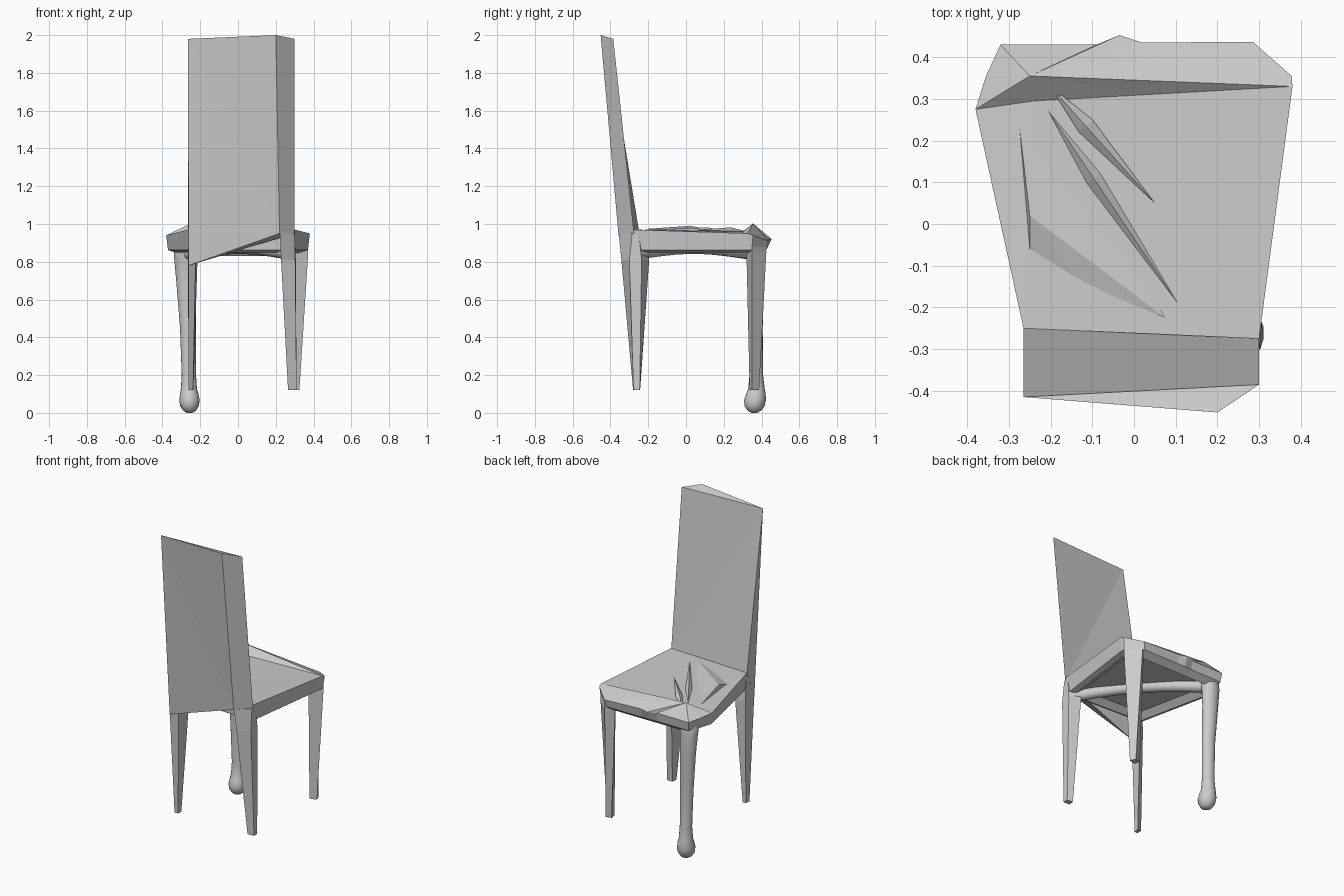
import bpy, math
from mathutils import Vector


def make(name, verts, faces, smooth=False):
    me = bpy.data.meshes.new(name)
    me.from_pydata([tuple(v) for v in verts], [], faces)
    me.validate()
    ob = bpy.data.objects.new(name, me)
    bpy.context.collection.objects.link(ob)
    bpy.ops.object.select_all(action='DESELECT')
    ob.select_set(True)
    bpy.context.view_layer.objects.active = ob
    bpy.ops.object.mode_set(mode='EDIT')
    bpy.ops.mesh.select_all(action='SELECT')
    bpy.ops.mesh.normals_make_consistent(inside=False)
    bpy.ops.object.mode_set(mode='OBJECT')
    if smooth:
        bpy.ops.object.shade_smooth_by_angle(angle=math.radians(50))
    return ob


def loft(name, rings, smooth=False):
    """Skin equal-length rings and cap both ends."""
    n = len(rings[0])
    faces = [(k * n + i, k * n + (i + 1) % n, (k + 1) * n + (i + 1) % n, (k + 1) * n + i)
             for k in range(len(rings) - 1) for i in range(n)]
    last = (len(rings) - 1) * n
    faces += [tuple(range(n)), tuple(range(last, last + n))]
    return make(name, [v for r in rings for v in r], faces, smooth)


def level(points, z):
    return [(x, y, z) for x, y in points]


def tube(name, path, rx, rz, sides=10):
    """Elliptical bar following a path."""
    pts = [Vector(p) for p in path]
    rings = []
    for i, p in enumerate(pts):
        d = pts[min(i + 1, len(pts) - 1)] - pts[max(i - 1, 0)]
        side = Vector((-d.y, d.x, 0)).normalized()
        rings.append([p + side * rx * math.cos(a) + Vector((0, 0, rz * math.sin(a)))
                      for a in (math.tau * k / sides for k in range(sides))])
    return loft(name, rings, True)


# Wedge-shaped backrest
make("backrest", [
    (-0.265, -0.415, 1.98), (0.2, -0.452, 2.0), (0.3, -0.385, 1.98),
    (-0.262, -0.33, 0.78), (0.22, -0.358, 0.95), (0.3, -0.275, 0.95),
    (-0.265, -0.25, 0.97)],
    [(0, 1, 2), (0, 3, 4), (0, 4, 1), (1, 4, 5, 2), (0, 2, 5), (0, 5, 6),
     (0, 6, 3), (3, 6, 5), (3, 5, 4)])

# Seat outline (back left, round the right side and front), peak and dips
rim = [(-0.265, -0.25, 0.97), (0.3, -0.275, 0.97), (0.38, 0.33, 0.95),
       (0.378, 0.355, 0.94), (0.285, 0.437, 0.91), (0.02, 0.435, 0.92),
       (-0.035, 0.453, 0.92), (-0.09, 0.43, 0.92), (-0.32, 0.43, 0.92),
       (-0.355, 0.355, 0.93), (-0.38, 0.275, 0.94)]
n = len(rim)
# Underside: lower edge, rail bottom, then the recess
low, rail, inner = [], [], []
for x, y, z in rim:
    front = y > 0.42
    low.append((x * 0.975, min(y, 0.434) * 0.98, 0.862))
    rail.append((x * 0.88, min(y, 0.43) * 0.89, 0.83 if front else 0.85))
    inner.append((x * 0.75, min(y, 0.43) * 0.77 + 0.01, 0.882))
P, Q, R = 4 * n, 4 * n + 1, 4 * n + 2
faces = [(0, 1, 2), (0, 2, R), (2, Q, R), (2, P, Q), (P, R, Q), (P, 10, R), (0, R, 10)]
faces += [(P, i, i + 1) for i in range(2, 10)]
for i in range(n):
    j = (i + 1) % n
    faces += [(k * n + i, k * n + j, (k + 1) * n + j, (k + 1) * n + i) for k in range(3)]
faces.append(tuple(range(3 * n, 4 * n)))
make("seat", rim + low + rail + inner +
     [(-0.25, 0.355, 1.003), (0.07, 0.305, 0.945), (-0.24, 0.295, 0.955)], faces)

# Creased fold on the seat top
make("seat_fold", [
    (-0.28, 0.28, 0.945), (-0.21, 0.3, 0.955), (-0.25, 0.02, 0.99), (0.075, -0.225, 0.973),
    (-0.13, -0.14, 0.964), (-0.25, -0.065, 0.963), (-0.19, 0.2, 0.945)],
    [(0, 2, 6, 1), (2, 3, 6), (2, 5, 4), (2, 4, 3), (0, 5, 2), (0, 1, 6, 3, 4, 5)])

# Slim ribs breaking through the seat top
for name, a, b, w in (("seat_rib_short", (-0.205, 0.335), (0.05, 0.05), 0.022),
                      ("seat_rib_long", (-0.205, 0.27), (0.105, -0.19), 0.02)):
    a, b = Vector((*a, 0.958)), Vector((*b, 0.969))
    side = Vector((a.y - b.y, b.x - a.x, 0)).normalized() * w
    mid = a.lerp(b, 0.35)
    up = Vector((0, 0, 0.02))
    make(name, [a, b, mid + side, mid - side, mid + up, mid - up],
         [(0, 2, 4), (2, 1, 4), (1, 3, 4), (3, 0, 4), (0, 5, 2), (2, 5, 1), (1, 5, 3), (3, 5, 0)])

# Arched brace under the seat, from the carved leg to the opposite back leg
steps = [i / 12 for i in range(13)]
tube("diagonal_brace", [(-0.26 + 0.53 * t, 0.34 - 0.6 * t, 0.845 + 0.03 * math.sin(math.pi * t))
                        for t in steps], 0.035, 0.035)

# Tapered flat-sided legs
loft("back_leg_right", [
    level([(0.265, -0.28), (0.31, -0.278), (0.31, -0.245), (0.268, -0.243)], 0.12),
    level([(0.228, -0.342), (0.303, -0.3), (0.306, -0.235), (0.245, -0.195)], 0.81),
    level([(0.221, -0.356), (0.3, -0.285), (0.3, -0.25), (0.235, -0.22)], 0.95)])
loft("back_leg_left", [
    level([(-0.262, -0.28), (-0.238, -0.278), (-0.236, -0.247), (-0.26, -0.245)], 0.12),
    level([(-0.262, -0.33), (-0.225, -0.29), (-0.215, -0.2), (-0.266, -0.235)], 0.8),
    level([(-0.262, -0.3), (-0.22, -0.28), (-0.215, -0.22), (-0.264, -0.24)], 0.95)])
loft("front_leg_right", [
    level([(0.325, 0.35), (0.31, 0.387), (0.272, 0.378), (0.28, 0.337)], 0.12),
    level([(0.372, 0.35), (0.29, 0.425), (0.245, 0.38), (0.285, 0.32)], 0.85),
    level([(0.37, 0.35), (0.285, 0.42), (0.245, 0.38), (0.285, 0.32)], 0.9)])

# Smooth carved leg with a ball foot: z, centre x, centre y, radius x, radius y
profile = [(0.0, -0.256, 0.362, 0.015, 0.015), (0.012, -0.256, 0.362, 0.034, 0.036),
           (0.035, -0.257, 0.363, 0.049, 0.052), (0.065, -0.257, 0.365, 0.054, 0.058),
           (0.1, -0.258, 0.37, 0.049, 0.052), (0.125, -0.26, 0.373, 0.043, 0.044),
           (0.2, -0.26, 0.372, 0.038, 0.036), (0.45, -0.265, 0.37, 0.042, 0.036),
           (0.7, -0.275, 0.373, 0.052, 0.04), (0.82, -0.28, 0.37, 0.058, 0.046),
           (0.88, -0.28, 0.36, 0.06, 0.05), (0.92, -0.28, 0.355, 0.045, 0.04)]
loft("front_leg_carved", [
    [(cx + rx * math.cos(a), cy + ry * math.sin(a), z)
     for a in (math.tau * k / 16 for k in range(16))]
    for z, cx, cy, rx, ry in profile], True)
